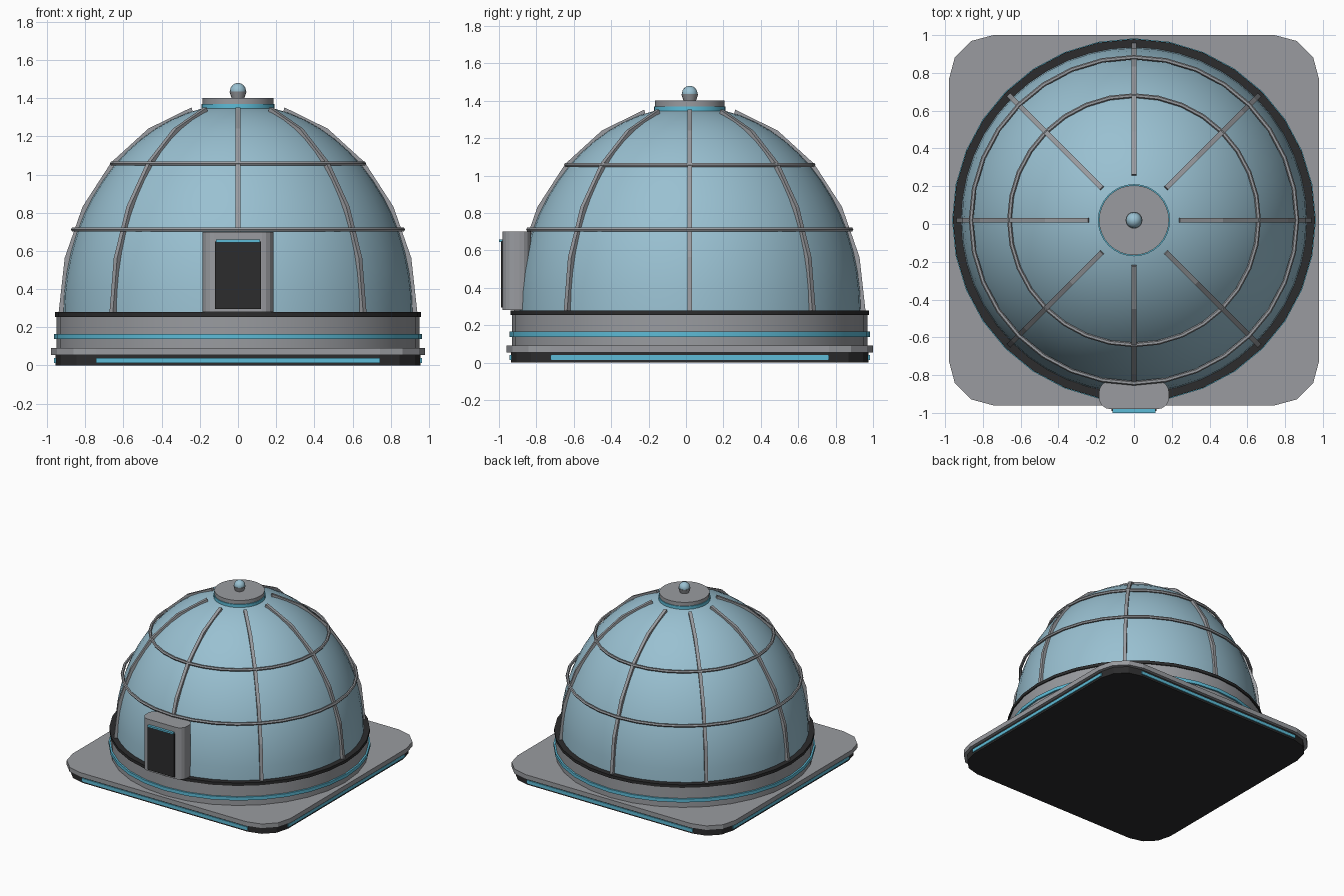
import bpy
import bmesh
from math import sin, cos, pi, radians
from mathutils import Matrix, Vector

cube = bpy.data.objects.get("Cube")
if cube:
    bpy.data.objects.remove(cube, do_unlink=True)

CY = 0.02  # y of the dome axis


def material(name, r, g, b):
    m = bpy.data.materials.new(name)
    m.use_nodes = True
    m.diffuse_color = (r, g, b, 1)
    m.node_tree.nodes["Principled BSDF"].inputs["Base Color"].default_value = (r, g, b, 1)
    return m


GLASS = material("pale_blue_glass", 0.32, 0.53, 0.64)
GREY = material("grey_metal", 0.32, 0.33, 0.35)
DARK = material("dark_trim", 0.025, 0.025, 0.026)
CYAN = material("cyan_light", 0.11, 0.50, 0.68)


def finish(name, bm, mat, smooth=True):
    bmesh.ops.recalc_face_normals(bm, faces=bm.faces)
    mesh = bpy.data.meshes.new(name)
    bm.to_mesh(mesh)
    bm.free()
    mesh.materials.append(mat)
    ob = bpy.data.objects.new(name, mesh)
    bpy.context.collection.objects.link(ob)
    if smooth:
        bpy.ops.object.select_all(action='DESELECT')
        ob.select_set(True)
        bpy.context.view_layer.objects.active = ob
        bpy.ops.object.shade_smooth_by_angle(angle=radians(35))
    return ob


def lathe(name, profile, mat, steps=32, closed=False):
    """Turn an (r, z) profile round the dome axis."""
    bm = bmesh.new()
    vs = [bm.verts.new((r, CY, z)) for r, z in profile]
    pairs = list(zip(vs, vs[1:])) + ([(vs[-1], vs[0])] if closed else [])
    edges = [bm.edges.new(p) for p in pairs]
    bmesh.ops.spin(bm, geom=vs + edges, cent=(0, CY, 0), axis=(0, 0, 1),
                   angle=2 * pi, steps=steps, use_merge=True)
    bmesh.ops.remove_doubles(bm, verts=bm.verts, dist=0.0005)
    return finish(name, bm, mat)


def disc(name, r, z0, z1, mat, steps=32):
    return lathe(name, [(0, z0), (r, z0), (r, z1), (0, z1)], mat, steps)


def hoop(name, r, z, thick, mat):
    section = [(r + thick * cos(a * pi / 3), z + thick * sin(a * pi / 3)) for a in range(6)]
    return lathe(name, section, mat, 32, True)


def block(name, centre, size, mat, corner=0, segments=3):
    """Box, with its upright edges rounded if a corner radius is given."""
    bm = bmesh.new()
    bmesh.ops.create_cube(bm, size=1)
    bmesh.ops.scale(bm, vec=size, verts=bm.verts)
    if corner:
        upright = [e for e in bm.edges
                   if abs(e.verts[0].co.z - e.verts[1].co.z) > size[2] / 2]
        bmesh.ops.bevel(bm, geom=upright, offset=corner, segments=segments,
                        profile=0.5, affect='EDGES')
    bmesh.ops.translate(bm, vec=centre, verts=bm.verts)
    return finish(name, bm, mat, False)


# Square plinth and platform
block("plinth", (0, CY, 0.0275), (1.91, 1.91, 0.055), DARK, 0.215)
block("platform", (0, CY, 0.0735), (1.96, 1.96, 0.037), GREY, 0.235)

# Light strip on each side of the plinth
for i, side in enumerate(("front", "left", "back", "right")):
    strip = block(side + "_light_strip", (0, -0.957, 0.027), (1.49, 0.012, 0.026), CYAN)
    strip.data.transform(Matrix.Translation((0, CY, 0)) @ Matrix.Rotation(i * pi / 2, 4, 'Z'))

# Round drum with its light band and dark rim
disc("drum", 0.95, 0.09, 0.26, GREY)
disc("drum_light_band", 0.963, 0.138, 0.165, CYAN)
disc("drum_rim", 0.959, 0.255, 0.279, DARK)

# Glass dome
DOME_Z, DOME_H = 0.275, 1.095
dome = [(0.915 * cos(i * pi / 32), DOME_Z + DOME_H * sin(i * pi / 32)) for i in range(17)]
lathe("dome", dome, GLASS, 48)

# Horizontal hoops
hoop("lower_hoop", 0.863, 0.712, 0.012, GREY)
hoop("upper_hoop", 0.66, 1.057, 0.012, GREY)


# Straight-segmented ribs
def rib(name, turn):
    bm = bmesh.new()
    rings = []
    for i in range(6):
        a = radians(15 * i)
        mid = Vector((0.925 * cos(a), 0, DOME_Z + 1.1 * sin(a)))
        out = Vector((cos(a), 0, sin(a))) * 0.015
        wide = Vector((0, 0.0125, 0))
        rings.append([bm.verts.new(mid + s * out + t * wide)
                      for s, t in ((-1, -1), (1, -1), (1, 1), (-1, 1))])
    for low, high in zip(rings, rings[1:]):
        for k in range(4):
            n = (k + 1) % 4
            bm.faces.new((low[k], low[n], high[n], high[k]))
    bm.faces.new(rings[0])
    bm.faces.new(rings[-1])
    bm.transform(Matrix.Translation((0, CY, 0)) @ Matrix.Rotation(turn, 4, 'Z'))
    return finish(name, bm, GREY, False)


for i in range(8):
    rib("rib_%d" % (i + 1), i * pi / 4)

# Roof cap and finial
disc("cap", 0.185, 1.335, 1.40, GREY)
disc("cap_light_band", 0.191, 1.345, 1.37, CYAN)
lathe("finial_cup", [(0, 1.395), (0.032, 1.395), (0.045, 1.435), (0, 1.435)], GREY, 16)
ball = [(0.042 * sin(i * pi / 8), 1.438 - 0.042 * cos(i * pi / 8)) for i in range(9)]
lathe("finial_ball", ball, GLASS, 16)

# Doorway
block("door_housing", (0, -0.905, 0.49), (0.37, 0.15, 0.42), GREY, 0.06, 4)
block("door_panel", (0, -0.983, 0.472), (0.24, 0.014, 0.355), DARK)
block("door_light", (0, -0.987, 0.652), (0.23, 0.026, 0.014), CYAN)
